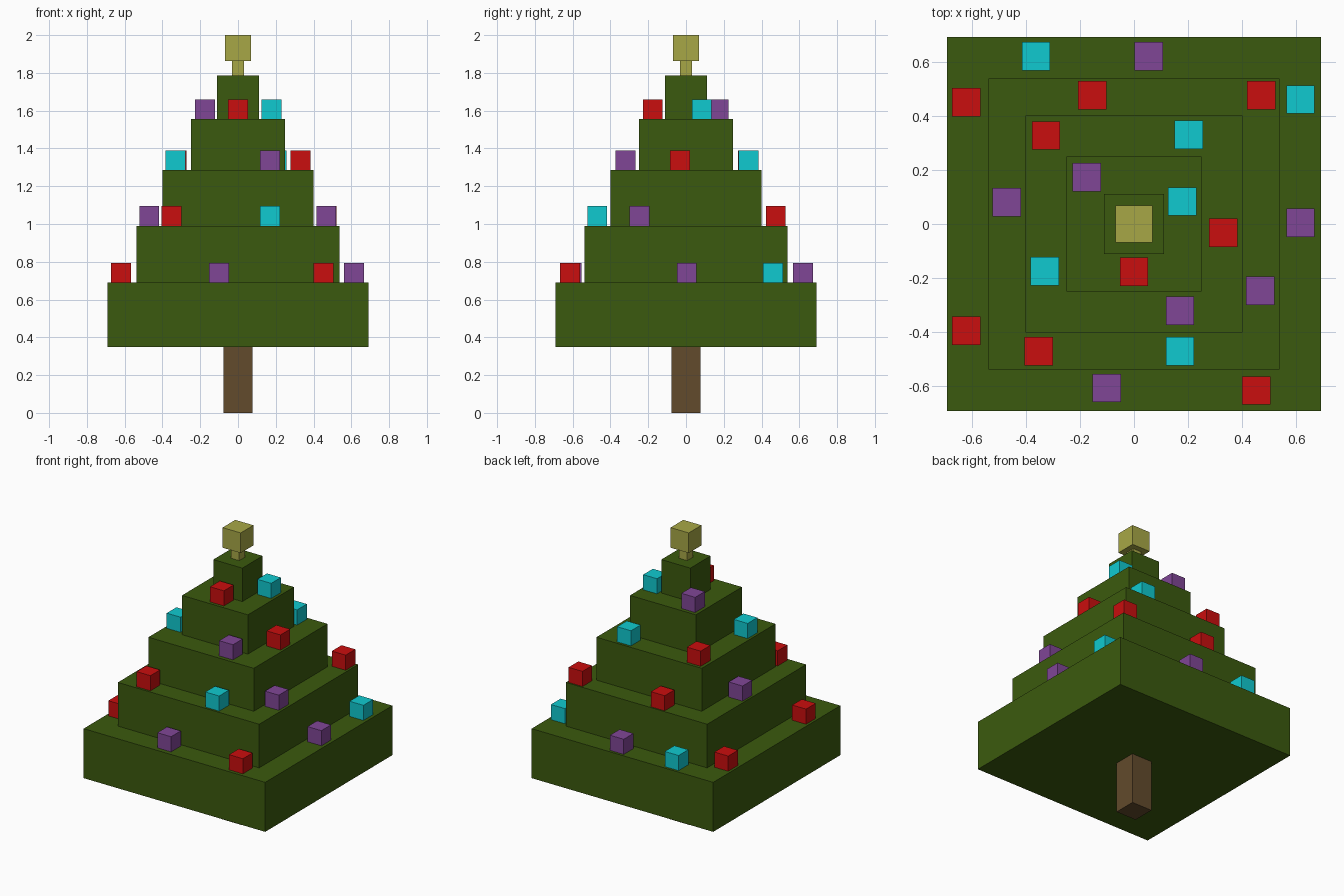
import bpy

if "Cube" in bpy.data.objects:
    bpy.data.objects.remove(bpy.data.objects["Cube"])


def make_material(name, rgb):
    mat = bpy.data.materials.new(name)
    mat.use_nodes = True
    mat.diffuse_color = (*rgb, 1)
    mat.node_tree.nodes["Principled BSDF"].inputs["Base Color"].default_value = (*rgb, 1)
    return mat


GREEN = make_material("leaf green", (0.044, 0.102, 0.0044))
BROWN = make_material("trunk brown", (0.122, 0.069, 0.025))
GOLD = make_material("dull gold", (0.387, 0.387, 0.061))
RED = make_material("red", (0.59, 0.0044, 0.0044))
CYAN = make_material("cyan", (0.005, 0.59, 0.63))
PURPLE = make_material("purple", (0.216, 0.061, 0.305))


def box(name, mat, half, bottom, top, x=0, y=0):
    """Square upright block between two heights."""
    bpy.ops.mesh.primitive_cube_add(size=1, location=(x, y, (bottom + top) / 2))
    obj = bpy.context.object
    obj.name = name
    obj.scale = (2 * half, 2 * half, top - bottom)
    bpy.ops.object.transform_apply(location=False, rotation=False, scale=True)
    obj.data.materials.append(mat)
    return obj


# Trunk and stacked foliage tiers
box("trunk", BROWN, 0.077, 0, 0.35)
levels = [0.35, 0.69, 0.99, 1.285, 1.555, 1.785]
halves = [0.69, 0.537, 0.40, 0.25, 0.11]
for i, half in enumerate(halves):
    box(f"foliage_tier_{i + 1}", GREEN, half, levels[i], levels[i + 1])

# Tree topper
box("topper_stem", GOLD, 0.031, 1.785, 1.862)
box("topper_block", GOLD, 0.069, 1.862, 2.0)

# Ornaments on the ledge of each tier
ornaments = [
    [(CYAN, -0.362, 0.62), (PURPLE, 0.055, 0.62), (RED, -0.62, 0.45),
     (CYAN, 0.615, 0.46), (PURPLE, 0.615, 0.004), (RED, -0.62, -0.395),
     (PURPLE, -0.1, -0.606), (RED, 0.452, -0.615)],
    [(PURPLE, -0.47, 0.08), (RED, -0.155, 0.475), (RED, 0.47, 0.475),
     (PURPLE, 0.467, -0.247), (CYAN, 0.17, -0.47), (RED, -0.352, -0.47)],
    [(RED, -0.325, 0.327), (CYAN, 0.203, 0.33), (RED, 0.33, -0.032),
     (PURPLE, 0.17, -0.32), (CYAN, -0.33, -0.175)],
    [(PURPLE, -0.174, 0.172), (CYAN, 0.178, 0.083), (RED, 0, -0.176)],
]
for ledge, row in zip(levels[1:], ornaments):
    for mat, x, y in row:
        box(f"{mat.name}_ornament", mat, 0.0525, ledge, ledge + 0.104, x, y)
